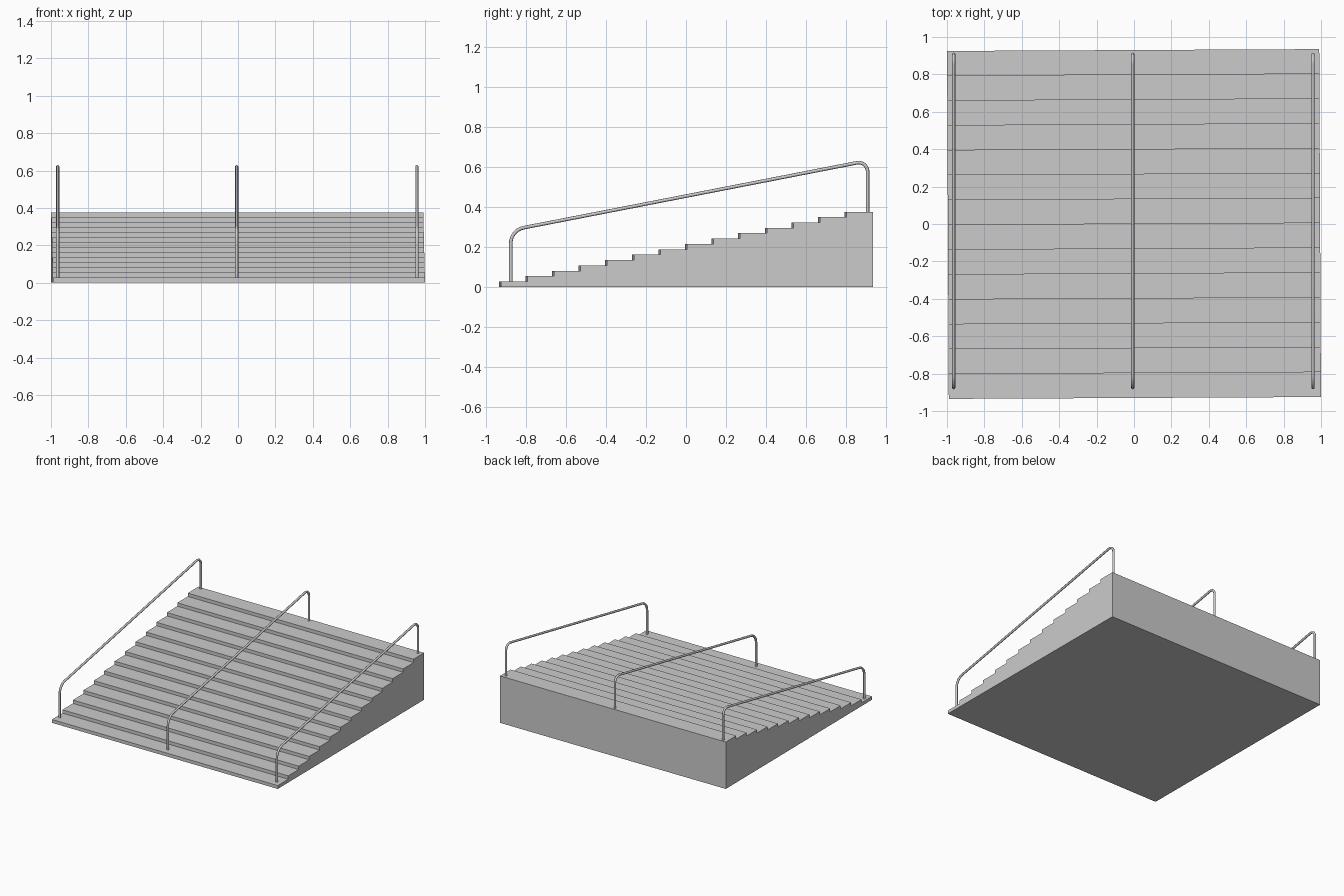
import bpy, bmesh, math
from mathutils import Vector

if "Cube" in bpy.data.objects:
    bpy.data.objects.remove(bpy.data.objects["Cube"])

STEPS = 14
HALF_W, HALF_D, HEIGHT = 0.995, 0.93, 0.375
TREAD, RISER = 2 * HALF_D / STEPS, HEIGHT / STEPS
RAIL_R = 0.0088


def fillet(prev, corner, nxt, radius, segs=10):
    """Points of a round arc replacing a corner of a path."""
    a, b = (prev - corner).normalized(), (nxt - corner).normalized()
    half = a.angle(b) / 2
    centre = corner + (a + b).normalized() * radius / math.sin(half)
    start = corner + a * radius / math.tan(half) - centre
    end = corner + b * radius / math.tan(half) - centre
    axis_angle = start.rotation_difference(end)
    axis, angle = axis_angle.to_axis_angle()
    pts = []
    for i in range(segs + 1):
        v = start.copy()
        t = i / segs
        v = (start * math.sin((1 - t) * angle) + end * math.sin(t * angle)) / math.sin(angle)
        pts.append(centre + v)
    return pts


# Solid flight of steps: stepped side profile extruded across the width
profile = [(HALF_D, 0), (-HALF_D, 0)]
for i in range(STEPS):
    y, z = -HALF_D + i * TREAD, (i + 1) * RISER
    profile += [(y, z), (y + TREAD, z)]
bm = bmesh.new()
face = bm.faces.new([bm.verts.new((-HALF_W, y, z)) for y, z in profile])
ext = bmesh.ops.extrude_face_region(bm, geom=[face])
bmesh.ops.translate(bm, vec=(2 * HALF_W, 0, 0),
                    verts=[g for g in ext["geom"] if isinstance(g, bmesh.types.BMVert)])
bmesh.ops.recalc_face_normals(bm, faces=bm.faces)
mesh = bpy.data.meshes.new("steps")
bm.to_mesh(mesh)
bm.free()
steps = bpy.data.objects.new("steps", mesh)
steps.rotation_euler.z = 0.005  # the flight sits very slightly turned
bpy.context.collection.objects.link(steps)

# Handrail path: front post, sloping rail, back post
foot_front = Vector((0, -0.875, RISER - 0.002))
bend_front = Vector((0, -0.875, 0.283))
bend_back = Vector((0, 0.907, 0.630))
foot_back = Vector((0, 0.907, HEIGHT - 0.002))
path = ([foot_front] + fillet(foot_front, bend_front, bend_back, 0.08)
        + fillet(bend_front, bend_back, foot_back, 0.045) + [foot_back])


def handrail(name, x):
    curve = bpy.data.curves.new(name, "CURVE")
    curve.dimensions = "3D"
    curve.bevel_depth = RAIL_R
    curve.bevel_resolution = 2
    curve.use_fill_caps = True
    spline = curve.splines.new("POLY")
    spline.points.add(len(path) - 1)
    for p, co in zip(spline.points, path):
        p.co = (co.x, co.y, co.z, 1)
    rail = bpy.data.objects.new(name, curve)
    rail.location.x = x
    bpy.context.collection.objects.link(rail)
    bpy.ops.object.select_all(action="DESELECT")
    rail.select_set(True)
    bpy.context.view_layer.objects.active = rail
    bpy.ops.object.convert(target="MESH")
    bpy.ops.object.shade_smooth_by_angle(angle=math.radians(50))


# Three identical handrails: both sides and the middle
for name, x in (("left_handrail", -0.964), ("middle_handrail", -0.007), ("right_handrail", 0.957)):
    handrail(name, x)
